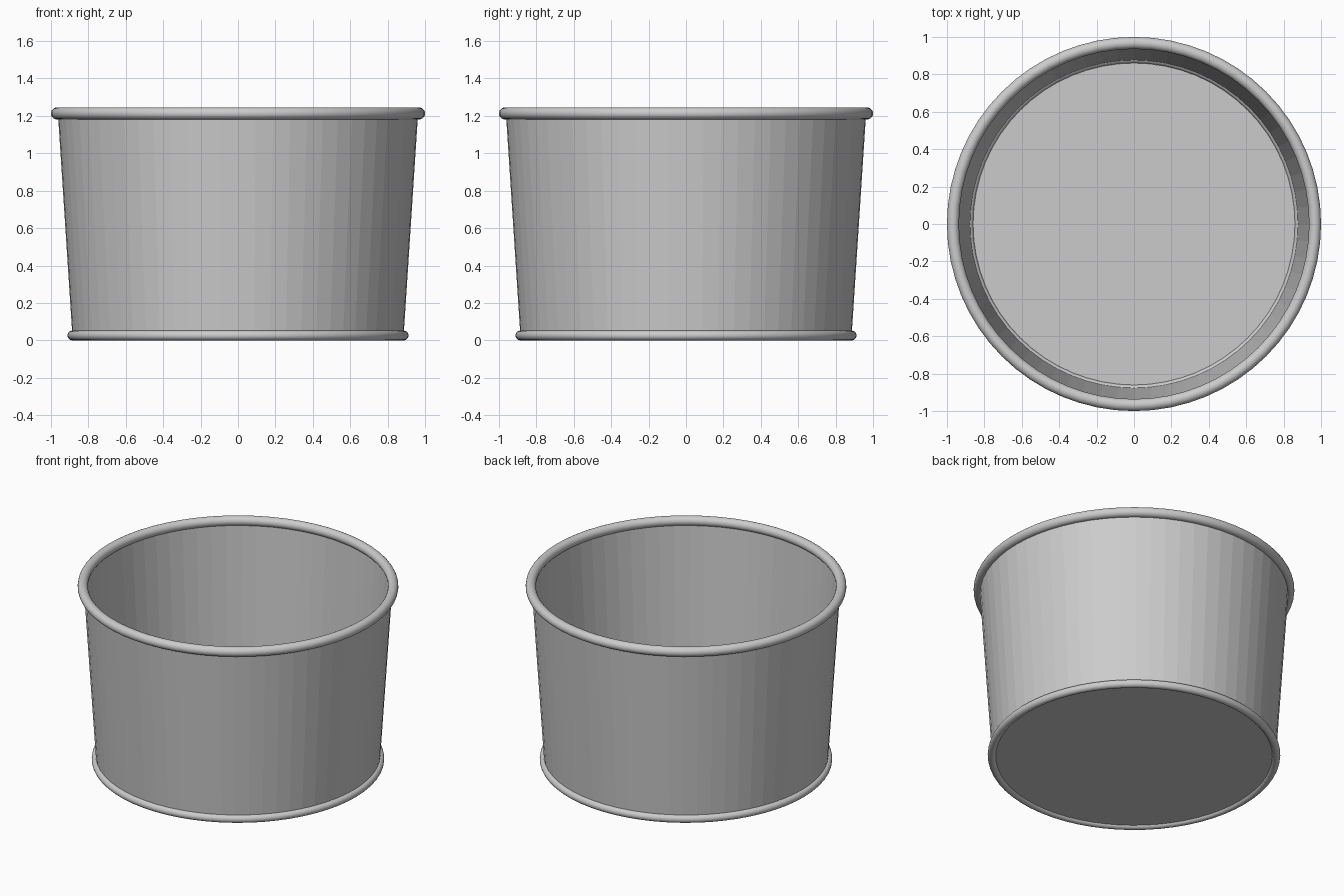
import bpy
import bmesh
from math import cos, sin, tau

cube = bpy.data.objects.get("Cube")
if cube:
    bpy.data.objects.remove(cube, do_unlink=True)

SIDES = 64

metal = bpy.data.materials.new("light grey metal")
metal.use_nodes = True
grey = (0.6, 0.6, 0.6, 1)
metal.diffuse_color = grey
metal.node_tree.nodes["Principled BSDF"].inputs["Base Color"].default_value = grey


def lathe(name, profile, closed=False, capped=False):
    """Revolve (radius, height) points around z; optionally cap both ends."""
    bm = bmesh.new()
    rings = [[bm.verts.new((r * cos(tau * i / SIDES), r * sin(tau * i / SIDES), z))
              for i in range(SIDES)] for r, z in profile]
    pairs = list(zip(rings, rings[1:]))
    if closed:
        pairs.append((rings[-1], rings[0]))
    for a, b in pairs:
        for i in range(SIDES):
            j = (i + 1) % SIDES
            bm.faces.new((a[i], a[j], b[j], b[i]))
    if capped:
        bm.faces.new(rings[0])
        bm.faces.new(rings[-1])
    bmesh.ops.recalc_face_normals(bm, faces=bm.faces)
    mesh = bpy.data.meshes.new(name)
    bm.to_mesh(mesh)
    bm.free()
    mesh.materials.append(metal)
    obj = bpy.data.objects.new(name, mesh)
    bpy.context.collection.objects.link(obj)
    return obj


def rolled_bead(name, radius, height, thickness):
    """Smooth round bead running around the tin."""
    steps = 20
    circle = [(radius + thickness * cos(tau * k / steps),
               height + thickness * sin(tau * k / steps)) for k in range(steps)]
    lathe(name, circle, closed=True).data.shade_smooth()


# Flared faceted wall, with a thin inner skin and a flat floor
lathe("flared_wall_and_floor", [
    (0.885, 0.016), (0.963, 1.215),
    (0.952, 1.215), (0.875, 0.028),
], capped=True)

# Rolled beads at the mouth and the foot
rolled_bead("top_rim", 0.968, 1.213, 0.032)
rolled_bead("bottom_rim", 0.886, 0.026, 0.026)
